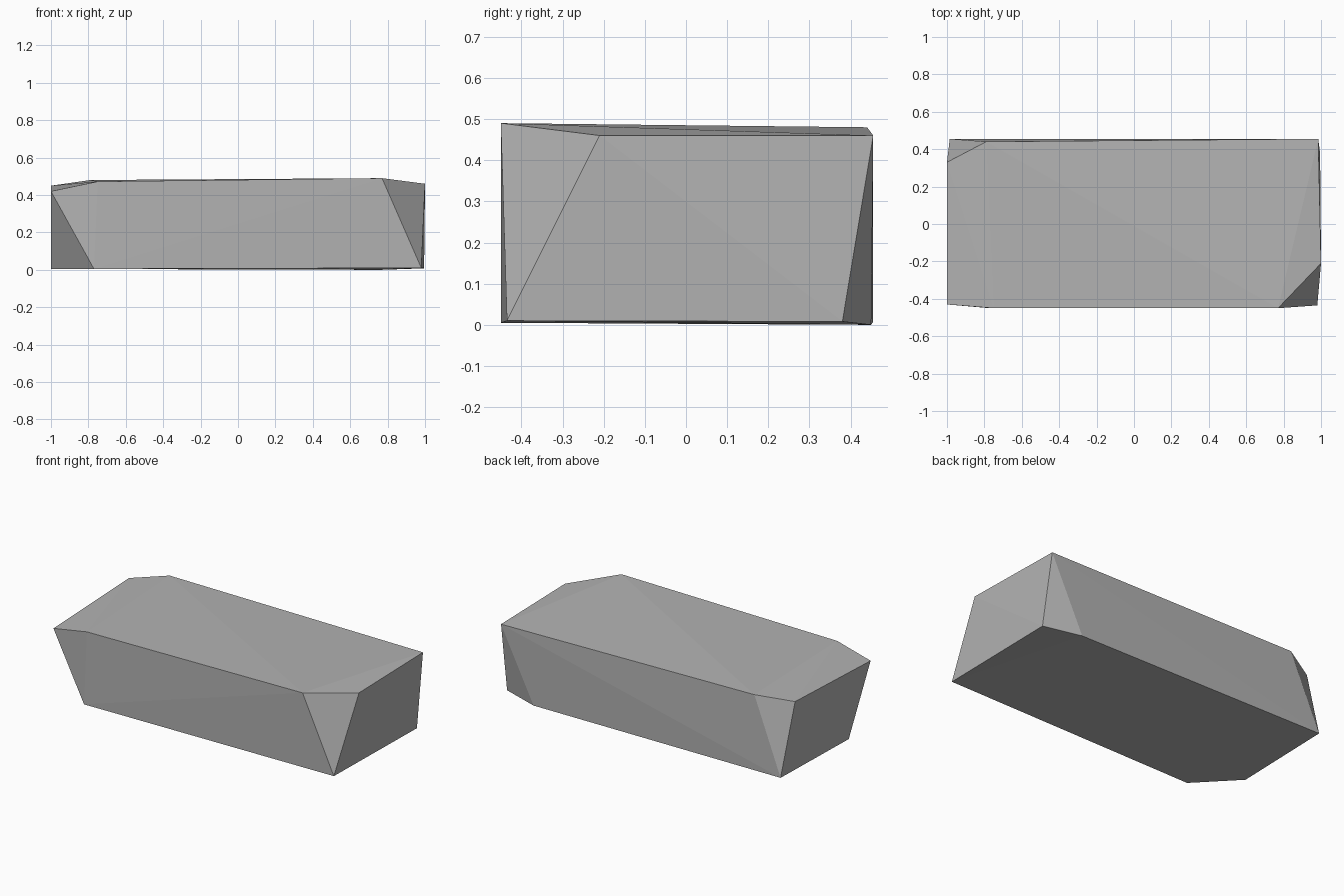
import bpy
import bmesh

cube = bpy.data.objects.get("Cube")
if cube:
    bpy.data.objects.remove(cube, do_unlink=True)

# One plain stone colour
stone = bpy.data.materials.new("stone_grey")
stone.use_nodes = True
grey = (0.45, 0.45, 0.45, 1)
stone.diffuse_color = grey
stone.node_tree.nodes["Principled BSDF"].inputs["Base Color"].default_value = grey

# Corners of the slab, grouped by the chipped corner they border
corners = [
    # front, bottom, at -x
    (-1, -0.43, 0.42), (-0.77, -0.45, 0.005), (-1, -0.21, 0.005),
    # front, top, at +x
    (0.77, -0.45, 0.49), (1, -0.21, 0.46), (0.98, -0.435, 0.01),
    # back, top, at -x
    (-0.79, 0.44, 0.48), (-1, 0.33, 0.45), (-0.985, 0.455, 0.008),
    # back, bottom, at +x
    (0.985, 0.455, 0.46), (0.995, 0.38, 0.008), (0.76, 0.45, 0),
    # bend in the top front edge
    (-0.75, -0.45, 0.472),
]

# Stone slab: flat-faced hull around the corners
bm = bmesh.new()
for co in corners:
    bm.verts.new(co)
bmesh.ops.convex_hull(bm, input=bm.verts[:])
bmesh.ops.recalc_face_normals(bm, faces=bm.faces[:])
mesh = bpy.data.meshes.new("stone_slab")
bm.to_mesh(mesh)
bm.free()
mesh.materials.append(stone)
slab = bpy.data.objects.new("stone_slab", mesh)
bpy.context.collection.objects.link(slab)
